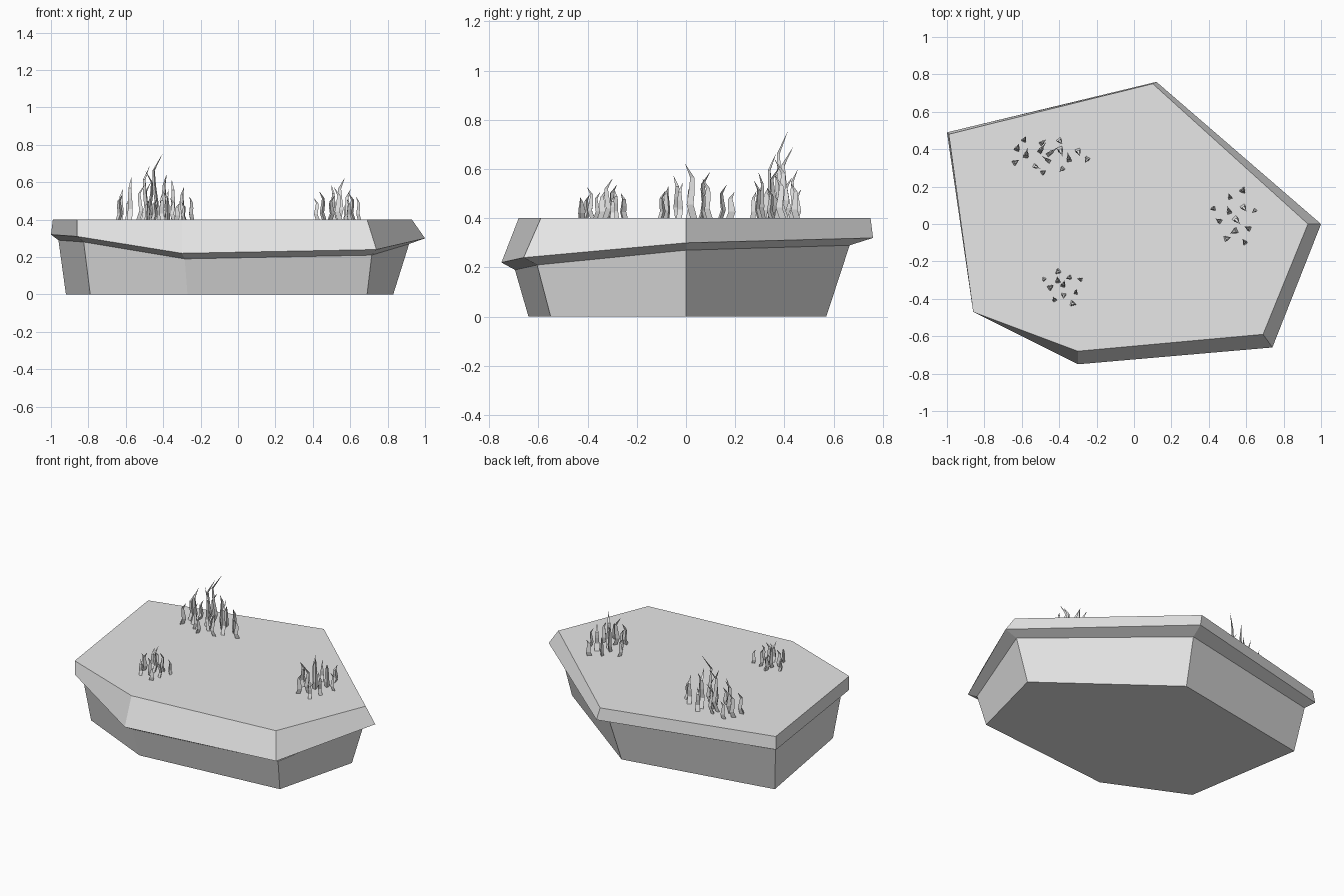
import bpy
import bmesh
import math
import random
from mathutils import Vector

random.seed(4)

cube = bpy.data.objects.get("Cube")
if cube:
    bpy.data.objects.remove(cube, do_unlink=True)

# One plain grey for everything
grey = bpy.data.materials.new("plain_grey")
grey.use_nodes = True
grey.diffuse_color = (0.8, 0.8, 0.8, 1)
shader = next(node for node in grey.node_tree.nodes if node.type == "BSDF_PRINCIPLED")
shader.inputs["Base Color"].default_value = grey.diffuse_color


def finish(bm, name):
    """Turn a bmesh into a flat shaded object."""
    bmesh.ops.recalc_face_normals(bm, faces=bm.faces)
    mesh = bpy.data.meshes.new(name)
    bm.to_mesh(mesh)
    bm.free()
    mesh.materials.append(grey)
    obj = bpy.data.objects.new(name, mesh)
    bpy.context.collection.objects.link(obj)


def loft(bm, rings):
    """Bridge matching rings of points and cap both ends."""
    loops = [[bm.verts.new(point) for point in ring] for ring in rings]
    for low, high in zip(loops, loops[1:]):
        for i in range(len(low)):
            bm.faces.new((low[i - 1], low[i], high[i], high[i - 1]))
    bm.faces.new(loops[0])
    bm.faces.new(loops[-1])


def regular_ring(centre, radius, sides, turn):
    """Horizontal regular polygon around a centre."""
    angles = [turn + k * math.tau / sides for k in range(sides)]
    return [centre + radius * Vector((math.cos(a), math.sin(a), 0)) for a in angles]


# Six-sided outlines: ground level, jutting lip and flat top
ground_height = 0.4
foot = [Vector((x, y, 0)) for x, y in (
    (-0.92, 0.39), (0.07, 0.57), (0.83, 0), (0.69, -0.55), (-0.27, -0.64), (-0.79, -0.4))]
lip = [Vector(corner) for corner in (
    (-1, 0.49, 0.32), (0.12, 0.76, 0.32), (1, 0, 0.3),
    (0.74, -0.66, 0.24), (-0.3, -0.75, 0.22), (-0.86, -0.47, 0.31))]
top = [Vector((x, y, ground_height)) for x, y in (
    (-0.99, 0.48), (0.1, 0.75), (0.93, 0), (0.69, -0.59), (-0.3, -0.68), (-0.86, -0.47))]

# The neck sits halfway between foot and lip in plan, just under the lip
neck = []
for low, high in zip(foot, lip):
    middle = low.lerp(high, 0.5)
    middle.z = high.z - 0.03
    neck.append(middle)

# Tapering base and the overhanging slab on it
for name, rings in {"rock_base": (foot, neck), "ground_slab": (neck, lip, top)}.items():
    bm = bmesh.new()
    loft(bm, rings)
    finish(bm, name)


def add_blade(bm, root, height, width):
    """Three-sided tapering blade with a gentle S bend and a leaning tip."""
    turn = random.uniform(0, math.tau)
    direction = Vector((math.cos(turn), math.sin(turn), 0))
    rings = []
    steps = 4
    for step in range(steps + 1):
        t = step / steps
        bend = 0.2 * t * t + 0.08 * math.sin(t * math.tau)
        centre = root + height * (bend * direction + Vector((0, 0, t)))
        radius = width * (1.05 - t ** 3)
        rings.append(regular_ring(centre, radius, 3, turn))
    loft(bm, rings)


def add_clump(name, middle, spread, count, tallest, shortest):
    """Spiral of blades, tallest in the middle and shorter outwards."""
    bm = bmesh.new()
    golden_angle = math.pi * (3 - math.sqrt(5))
    for i in range(count):
        reach = math.sqrt(i / count)
        angle = i * golden_angle
        root = Vector((middle[0] + spread[0] * reach * math.cos(angle),
                       middle[1] + spread[1] * reach * math.sin(angle),
                       ground_height))
        height = tallest + (shortest - tallest) * reach
        add_blade(bm, root, height, random.uniform(0.01, 0.016))
    finish(bm, name)


# Three clumps of grass
add_clump("back_grass", middle=(-0.46, 0.37), spread=(0.24, 0.1), count=16,
          tallest=0.35, shortest=0.1)
add_clump("side_grass", middle=(0.54, 0.03), spread=(0.14, 0.16), count=12,
          tallest=0.22, shortest=0.1)
add_clump("front_grass", middle=(-0.38, -0.33), spread=(0.12, 0.11), count=11,
          tallest=0.16, shortest=0.08)
